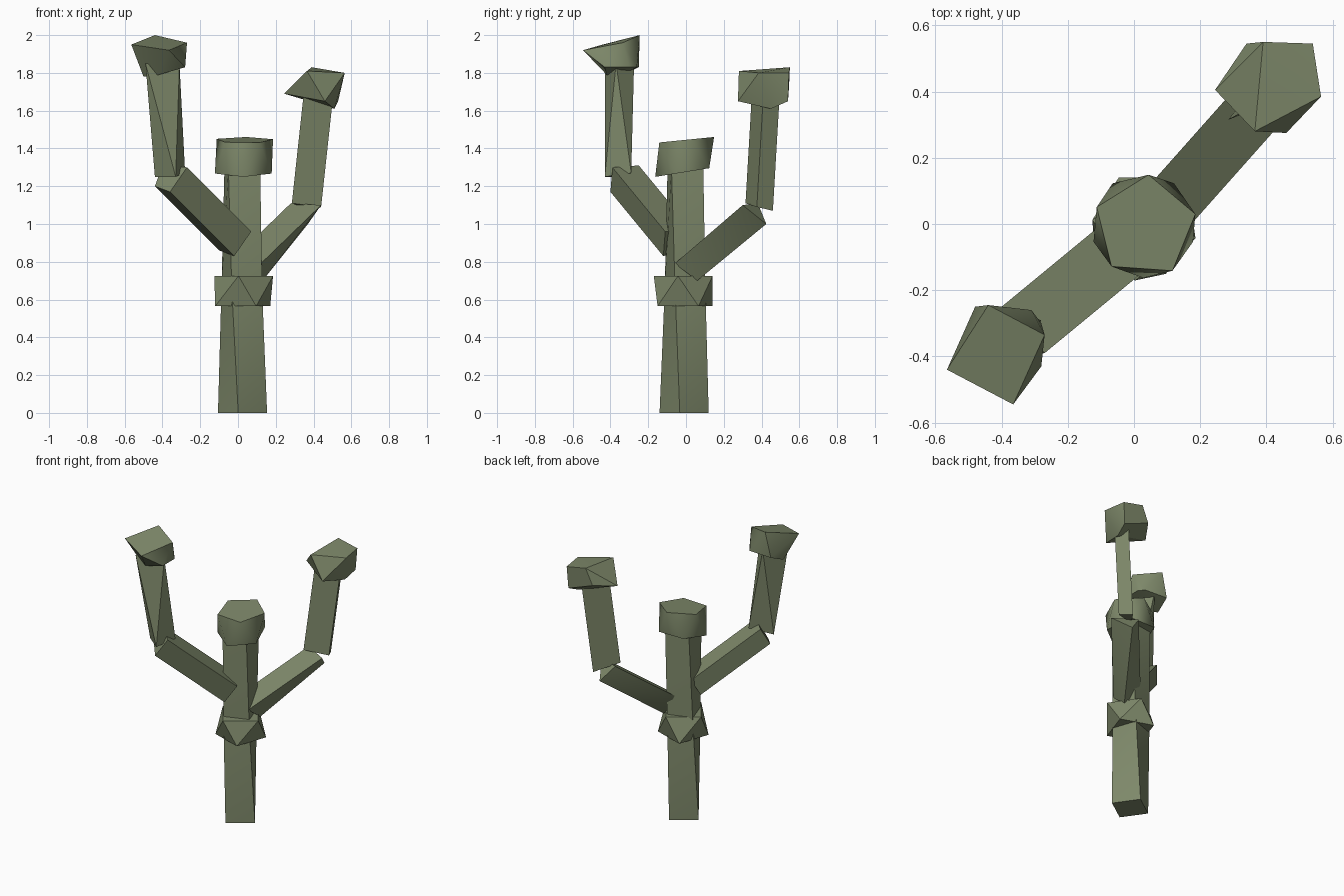
import bpy
import bmesh
import math
from mathutils import Vector

default_cube = bpy.data.objects.get("Cube")
if default_cube:
    bpy.data.objects.remove(default_cube, do_unlink=True)

# Single sage green material
green = bpy.data.materials.new("sage_green")
green.use_nodes = True
colour = (0.21, 0.25, 0.145, 1)
green.diffuse_color = colour
green.node_tree.nodes["Principled BSDF"].inputs["Base Color"].default_value = colour


def hull(name, points, smooth=25):
    """Faceted convex block wrapped around the given corner points."""
    bm = bmesh.new()
    for point in points:
        bm.verts.new(point)
    bmesh.ops.convex_hull(bm, input=bm.verts)
    loose = [v for v in bm.verts if not v.link_faces]
    bmesh.ops.delete(bm, geom=loose, context='VERTS')
    bmesh.ops.dissolve_limit(bm, angle_limit=math.radians(2), verts=bm.verts, edges=bm.edges)
    bmesh.ops.recalc_face_normals(bm, faces=bm.faces)
    mesh = bpy.data.meshes.new(name)
    bm.to_mesh(mesh)
    bm.free()
    mesh.materials.append(green)
    obj = bpy.data.objects.new(name, mesh)
    bpy.context.collection.objects.link(obj)
    bpy.ops.object.select_all(action='DESELECT')
    obj.select_set(True)
    bpy.context.view_layer.objects.active = obj
    bpy.ops.object.shade_smooth_by_angle(angle=math.radians(smooth))


def ring(sides, centre, radius, turn, tilt=0):
    """Regular polygon starting at angle turn; tilt raises its back edge."""
    corners = []
    for i in range(sides):
        angle = math.radians(turn) + math.tau * i / sides
        offset = Vector((math.cos(angle), math.sin(angle), tilt * math.sin(angle)))
        corners.append(Vector(centre) + offset * radius)
    return corners


def moved(corners, shift):
    """Copy of an end section moved along a limb."""
    return [Vector(corner) + Vector(shift) for corner in corners]


# Trunk: two gently twisted four-sided lengths
trunk_foot = ring(4, (.024, -.01, 0), .132, -100)
trunk_waist = ring(4, (.02, -.005, .65), .12, -116)
trunk_neck = ring(4, (.023, -.003, 1.3), .12, -128)
hull("trunk_lower", trunk_foot + trunk_waist)
hull("trunk_upper", trunk_waist + trunk_neck)

# Collar: square block with its top turned against its base
collar_base = ring(4, (.025, -.005, .565), .162, -64)
collar_top = ring(4, (.03, -.015, .725), .158, -100)
hull("trunk_collar", collar_base + collar_top)

# Trunk cap: softly shaded five-sided knob, rising towards the back
cap_base = ring(5, (.028, -.005, 1.275), .158, -90, tilt=.16)
cap_top = ring(5, (.033, -.008, 1.445), .157, 14, tilt=.1)
hull("trunk_cap", cap_base + cap_top, smooth=60)

# Left arm: three-sided branch, upright and knob
left_branch_start = [(.12, -.06, .79), (-.04, .02, .8), (.13, .06, .7)]
left_branch_end = [(.44, .3, 1.1), (.28, .38, 1.11), (.37, .425, 1)]
hull("left_arm_branch", left_branch_start + left_branch_end)
left_upright_foot = [(.285, .315, 1.11), (.44, .375, 1.09), (.395, .46, 1.07)]
hull("left_arm_upright", left_upright_foot + moved(left_upright_foot, (.065, .035, .6)))
left_knob_top = [(.39, .55, 1.83), (.54, .545, 1.8), (.565, .385, 1.8), (.365, .28, 1.81)]
left_knob_side = [(.245, .405, 1.69), (.34, .545, 1.72)]
left_knob_base = [(.46, .275, 1.65), (.51, .45, 1.61), (.53, .54, 1.65), (.34, .35, 1.68)]
hull("left_arm_knob", left_knob_top + left_knob_side + left_knob_base)

# Right arm: four-sided branch, twisted three-sided upright and knob
right_branch_end = [(-.27, -.39, 1.3), (-.4, -.25, 1.31), (-.44, -.3, 1.2), (-.36, -.4, 1.17)]
hull("right_arm_branch", right_branch_end + moved(right_branch_end, (.34, .28, -.34)))
right_upright_foot = [(-.44, -.34, 1.25), (-.33, -.43, 1.25), (-.28, -.29, 1.27)]
right_upright_head = [(-.49, -.43, 1.85), (-.31, -.37, 1.85), (-.4, -.275, 1.85)]
hull("right_arm_upright", right_upright_foot + right_upright_head)
right_knob_top = [(-.565, -.44, 1.95), (-.365, -.545, 1.92), (-.27, -.335, 1.96), (-.44, -.245, 2)]
right_knob_base = [(-.5, -.36, 1.78), (-.42, -.42, 1.79), (-.28, -.43, 1.83),
                   (-.28, -.3, 1.83), (-.31, -.26, 1.83), (-.48, -.25, 1.83)]
hull("right_arm_knob", right_knob_top + right_knob_base, smooth=40)
